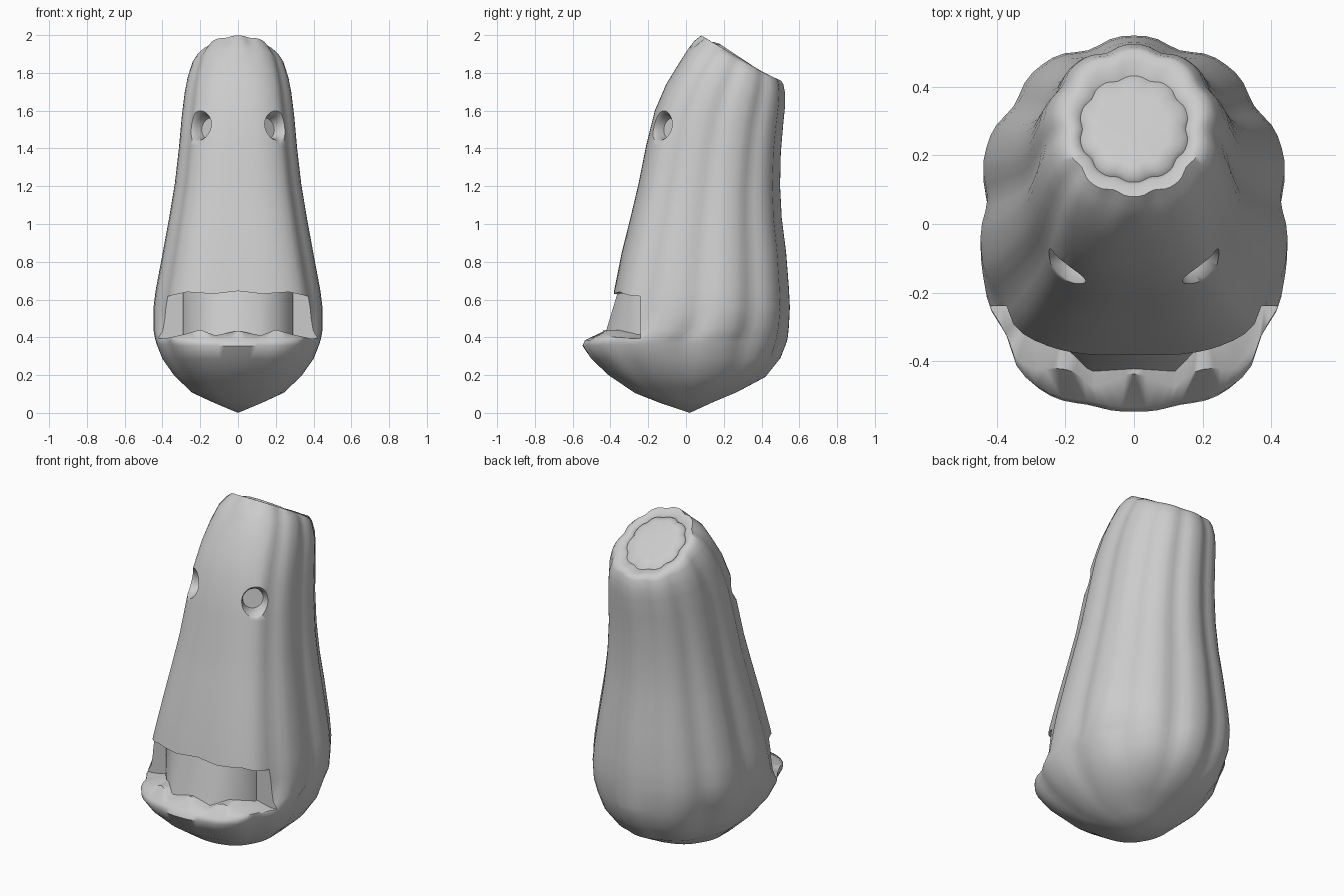
import bpy, bmesh, math
from mathutils import Vector

if "Cube" in bpy.data.objects:
    bpy.data.objects.remove(bpy.data.objects["Cube"])

SEG = 80


def make_object(name, bm):
    bmesh.ops.recalc_face_normals(bm, faces=bm.faces)
    me = bpy.data.meshes.new(name)
    bm.to_mesh(me)
    bm.free()
    ob = bpy.data.objects.new(name, me)
    bpy.context.collection.objects.link(ob)
    return ob


def loft(bm, rings):
    for a, b in zip(rings, rings[1:]):
        n = len(a)
        for i in range(n):
            j = (i + 1) % n
            bm.faces.new((a[i], a[j], b[j], b[i]))


# Gourd body: tilted rings as front y, front z, back y, back z, half width
RINGS = [
    (-.13, .05, .15, .06, .13), (-.27, .105, .27, .11, .245),
    (-.41, .20, .42, .19, .34), (-.50, .285, .50, .29, .405),
    (-.548, .355, .535, .38, .435), (-.535, .385, .54, .41, .443),
    (-.44, .43, .545, .46, .45), (-.40, .55, .55, .56, .45),
    (-.38, .65, .545, .66, .437), (-.34, .85, .53, .85, .40),
    (-.29, 1.05, .507, 1.03, .365), (-.25, 1.22, .498, 1.20, .337),
    (-.21, 1.42, .502, 1.38, .315), (-.165, 1.60, .515, 1.53, .300),
    (-.105, 1.74, .525, 1.63, .285), (-.05, 1.83, .525, 1.69, .27),
    (.01, 1.925, .515, 1.74, .245), (.045, 1.97, .505, 1.758, .225),
    (.08, 1.998, .475, 1.765, .198), (.112, 1.98, .445, 1.77, .17),
    (.122, 1.955, .432, 1.77, .16), (.14, 1.965, .415, 1.795, .145),
    (.175, 1.955, .38, 1.82, .105),
]


def body_ring(bm, k):
    yf, zf, yb, zb, hw = RINGS[k]
    cy, ry = (yf + yb) / 2, (yb - yf) / 2
    cap = k >= 17
    front_power = 2.1 if cap else 3.2 - .10 * max(0, k - 8)
    if k < 6:
        front_power = 2.2 + .12 * k
    depth = .06 if cap else min(1, k / 4) * .05
    verts = []
    for i in range(SEG):
        th = 2 * math.pi * i / SEG          # 0 points to the front
        s, c = math.sin(th), math.cos(th)
        p = front_power if c > 0 else 2.1
        r = (abs(s) ** p + abs(c) ** p) ** (-1 / p)
        ang = math.degrees(math.acos(max(-1, min(1, c))))
        w = 1 if cap else max(0, min(1, (ang - 36) / 14))
        if k < 6:
            w = max(w, .4)                  # faint ribs under the jaw
        r *= 1 - depth * w * math.sin(5 * th) ** 4
        y = -r * c * ry
        z = zf + (zb - zf) * (y + ry) / (2 * ry)
        verts.append(bm.verts.new((hw * r * s, cy + y, z)))
    return verts


bm = bmesh.new()
rings = [body_ring(bm, k) for k in range(len(RINGS))]
loft(bm, rings)
for ring, tip in ((rings[0], (0, .02, 0)), (rings[-1], (0, .28, 1.88))):
    v = bm.verts.new(tip)
    for i in range(SEG):
        bm.faces.new((ring[i], ring[(i + 1) % SEG], v))
body = make_object("gourd_body", bm)


def cut(cutter):
    mod = body.modifiers.new("cut", 'BOOLEAN')
    mod.operation, mod.solver, mod.object = 'DIFFERENCE', 'EXACT', cutter
    bpy.context.view_layer.objects.active = body
    bpy.ops.object.modifier_apply(modifier=mod.name)
    bpy.data.objects.remove(cutter)


# Mouth opening: jagged outline cut back to a flat recess
low = [(0, .435), (.12, .41), (.2, .44), (.29, .415), (.38, .395), (.6, .395)]
high = [(.6, .62), (.38, .615), (.27, .64), (.13, .63), (0, .645)]
half = low + high
outline = half + [(-x, z) for x, z in reversed(half) if x]
bm = bmesh.new()
loops = [[bm.verts.new((x, y, z)) for x, z in outline] for y in (-1, -.24)]
loft(bm, loops)
for l in loops:
    bm.faces.new(l)
cut(make_object("mouth_cutter", bm))

# Eye sockets: rounded flare leading to a flat floor
for side in (-1, 1):
    n = Vector((side * .68, -.71, .18)).normalized()
    rot = n.to_track_quat('Z', 'Y').to_matrix()
    bm = bmesh.new()
    eye_rings = []
    for r, d in ((.055, -.075), (.061, -.04), (.07, -.015), (.085, .005), (.12, .03), (.13, .12)):
        eye_rings.append([bm.verts.new(Vector((side * .203, -.132, 1.52)) + rot @ Vector(
            (r * math.cos(a * math.pi / 14), r * math.sin(a * math.pi / 14), d)))
            for a in range(28)])
    loft(bm, eye_rings)
    bm.faces.new(eye_rings[0])
    bm.faces.new(eye_rings[-1])
    cut(make_object("eye_cutter", bm))

# Panel filling the back of the mouth
bm = bmesh.new()
panel = []
for z, y in ((.36, -.445), (.66, -.355)):
    pts = [(.29, -.2), (.29, -.26), (.21, (y - .26) / 2 - .01), (.12, y)]
    pts += [(-px, py) for px, py in reversed(pts)]
    panel.append([bm.verts.new((px, py, z)) for px, py in pts])
loft(bm, panel)
for l in panel:
    bm.faces.new(l)
back = make_object("mouth_back", bm)

# Smooth skin with crisp openings
bpy.ops.object.select_all(action='DESELECT')
for ob in (body, back):
    ob.select_set(True)
bpy.context.view_layer.objects.active = body
bpy.ops.object.shade_smooth_by_angle(angle=math.radians(55))
